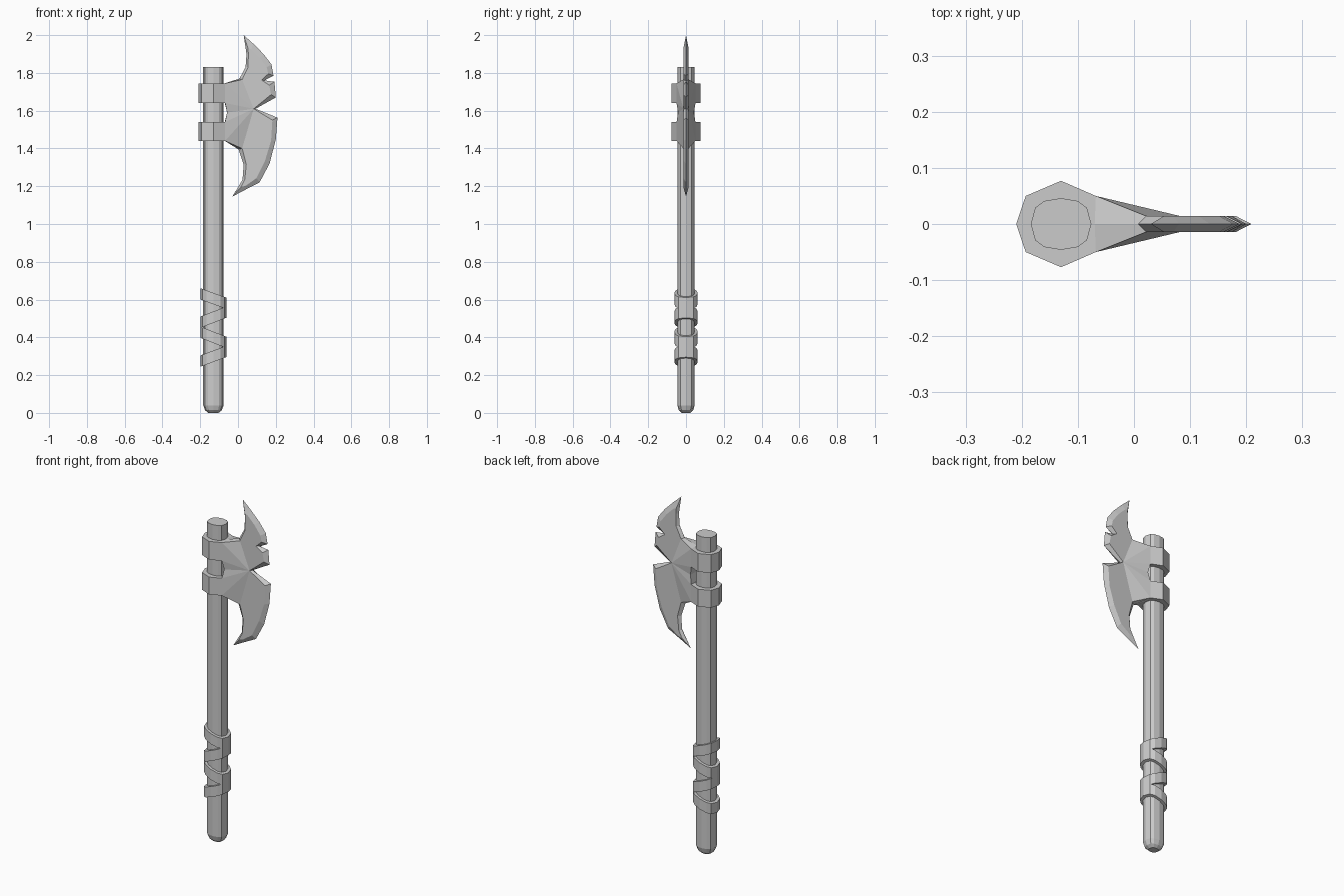
import bpy, bmesh

if "Cube" in bpy.data.objects:
    bpy.data.objects.remove(bpy.data.objects["Cube"])

AX = -0.13  # handle axis in x


def finish(bm, name):
    bmesh.ops.remove_doubles(bm, verts=bm.verts, dist=0.0005)
    bmesh.ops.recalc_face_normals(bm, faces=bm.faces)
    me = bpy.data.meshes.new(name)
    bm.to_mesh(me)
    bm.free()
    ob = bpy.data.objects.new(name, me)
    bpy.context.collection.objects.link(ob)
    return ob


def loft(name, rings):
    """Skin a list of equal-length rings and cap both ends."""
    bm = bmesh.new()
    vs = [[bm.verts.new(p) for p in r] for r in rings]
    n = len(vs[0])
    for a, b in zip(vs, vs[1:]):
        for i in range(n):
            j = (i + 1) % n
            bm.faces.new((a[i], a[j], b[j], b[i]))
    bm.faces.new(vs[0][::-1])
    bm.faces.new(vs[-1])
    return finish(bm, name)


# Twelve-sided oval section shared by the handle and the grip bands
quarter = [(.054, 0), (.046, .029), (.03, .041), (0, .046)]
half = quarter + [(-x, y) for x, y in quarter[-2::-1]]
oval = half + [(x, -y) for x, y in half[-2:0:-1]]


def section(z, sx, sy, tilt=0):
    return [(AX + x * sx, y * sy, z + x * sx * tilt) for x, y in oval]


# Handle with rounded foot
loft("handle", [section(z, s, s) for z, s in
                ((0, .5), (.014, .82), (.04, 1), (1.83, 1))])

# Grip bands, tilted alternately
for i, (z, tilt) in enumerate(((.605, -.36), (.507, .39), (.4, -.39), (.3, .37))):
    loft(f"grip_band_{i + 1}", [section(z + d, 1.26, 1.35, tilt) for d in (-.03, .03)])

# Two collars holding the blade
side = [(-.21, 0), (-.193, .05), (AX, .077), (-.068, .05)]
collar = side + [(x, -y) for x, y in side[:0:-1]]
for name, z0, z1 in (("lower_collar", 1.44, 1.54), ("upper_collar", 1.64, 1.745)):
    loft(name, [[(x, y, z) for x, y in collar] for z in (z0, z1)])

# Blade: sharp outline (x, z) and matching raised point (x, z, y)
T = .014
blade = [
    ((.03, 2.0), (.053, 1.93, T)), ((.08, 1.955), (.07, 1.925, T)),
    ((.135, 1.9), (.115, 1.88, T)), ((.177, 1.845), (.152, 1.83, T)),
    ((.188, 1.785), (.16, 1.795, T)), ((.14, 1.76), (.125, 1.762, T)),
    ((.193, 1.753), (.165, 1.735, T)), ((.2, 1.67), (.175, 1.685, T)),
    ((.093, 1.61), (.083, 1.61, T)),  # 8: centre notch
    ((.209, 1.563), (.182, 1.55, T)), ((.2, 1.447), (.175, 1.44, T)),
    ((.167, 1.32), (.143, 1.335, T)), ((.114, 1.22), (.098, 1.243, T)),
    ((.03, 1.177), (.042, 1.203, T)), ((-.03, 1.145), (.015, 1.195, T)),
    ((.024, 1.235), (.036, 1.235, T)), ((.03, 1.315), (.044, 1.315, T)),
    ((.003, 1.395), (.022, 1.4, T)),  # 17: lower shoulder
    ((-.07, 1.44), (-.068, 1.44, .05)), ((-.07, 1.54), (-.068, 1.54, .05)),
    ((-.058, 1.59), (-.058, 1.59, .042)),
    ((-.07, 1.64), (-.068, 1.64, .05)), ((-.07, 1.745), (-.068, 1.745, .05)),
    ((.008, 1.77), (.022, 1.765, T)),  # 23: upper shoulder
    ((.04, 1.83), (.053, 1.83, T)), ((.045, 1.9), (.055, 1.9, T)),
]
bm = bmesh.new()
rim = [bm.verts.new((o[0], 0, o[1])) for o, _ in blade]
n = len(blade)
for s in (-1, 1):
    top = [bm.verts.new((p[0], s * p[2], p[1])) for _, p in blade]
    for i in range(n):  # bevel down to the sharp edge
        j = (i + 1) % n
        bm.faces.new((rim[i], rim[j], top[j], top[i]))
    bm.faces.new(top[23:] + top[:9])  # upper wing
    bm.faces.new(top[8:18])           # lower wing
    for i in range(17, 23):           # fan from the notch to the collars
        bm.faces.new((top[8], top[i], top[i + 1]))
finish(bm, "blade")
